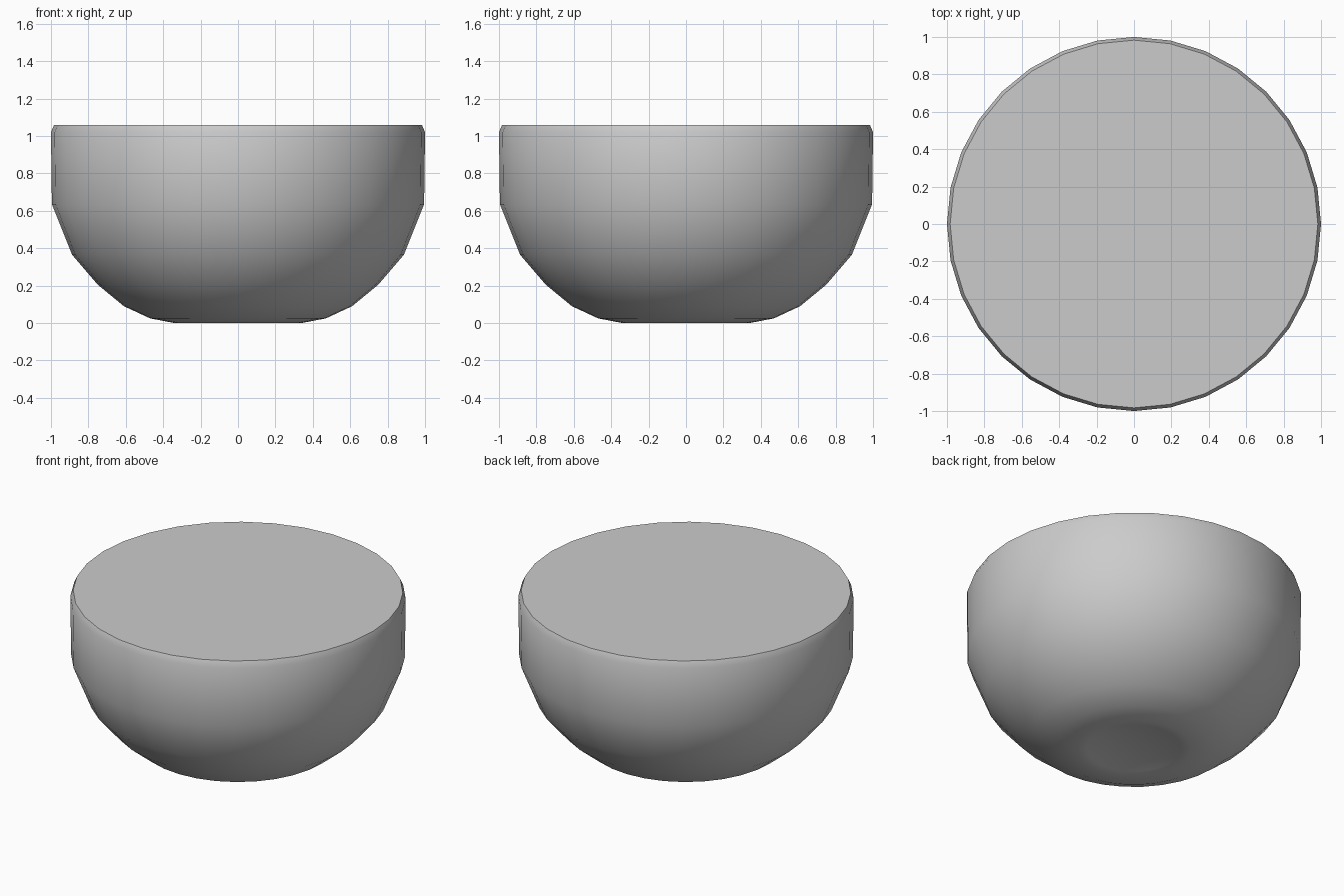
import bpy, bmesh, math

if "Cube" in bpy.data.objects:
    bpy.data.objects.remove(bpy.data.objects["Cube"])

SIDES = 32

grey = bpy.data.materials.new("plain grey")
grey.diffuse_color = (0.6, 0.6, 0.6, 1)
grey.use_nodes = True
grey.node_tree.nodes["Principled BSDF"].inputs["Base Color"].default_value = grey.diffuse_color

# Half section from the recessed foot up to the chamfered rim (radius, height)
profile = [(0.23, 0.02), (0.28, 0.005), (0.34, 0.0), (0.47, 0.025), (0.61, 0.09),
           (0.75, 0.205), (0.887, 0.365), (0.995, 0.635), (1.0, 1.02), (0.983, 1.06)]

bm = bmesh.new()
rings = []
for r, z in profile:
    rings.append([bm.verts.new((r * math.cos(2 * math.pi * i / SIDES),
                                r * math.sin(2 * math.pi * i / SIDES), z))
                  for i in range(SIDES)])

# Wall
for low, high in zip(rings, rings[1:]):
    for i in range(SIDES):
        j = (i + 1) % SIDES
        bm.faces.new((low[i], low[j], high[j], high[i]))

# Foot recess and flat top
bm.faces.new(rings[0][::-1])
bm.faces.new(rings[-1])

mesh = bpy.data.meshes.new("bowl")
bm.to_mesh(mesh)
bm.free()
mesh.materials.append(grey)
bowl = bpy.data.objects.new("bowl", mesh)
bpy.context.collection.objects.link(bowl)

# Smooth wall, sharp rim
bpy.context.view_layer.objects.active = bowl
bowl.select_set(True)
bpy.ops.object.shade_smooth_by_angle(angle=math.radians(40))
